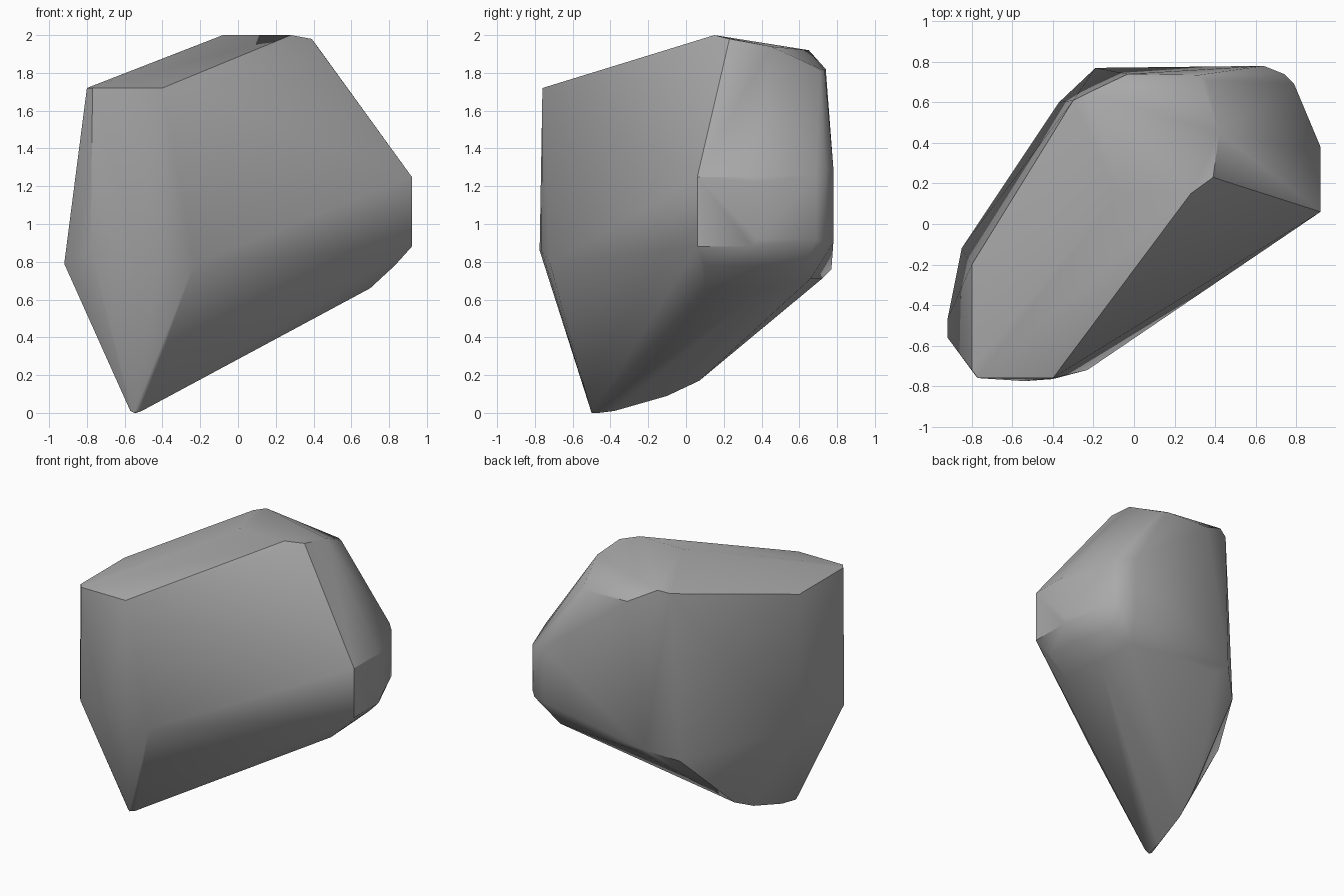
import bpy
import bmesh
import math

# Remove the default object only
default_cube = bpy.data.objects.get("Cube")
if default_cube:
    bpy.data.objects.remove(default_cube, do_unlink=True)


def make_material(name, colour):
    material = bpy.data.materials.new(name)
    material.use_nodes = True
    material.diffuse_color = colour
    shader = material.node_tree.nodes["Principled BSDF"]
    shader.inputs["Base Color"].default_value = colour
    shader.inputs["Roughness"].default_value = 0.8
    return material


def level(height, *outline):
    """Corners that share one height."""
    return [(x, y, height) for x, y in outline]


def upright(x, y, *heights):
    """Corners stacked along one vertical edge."""
    return [(x, y, z) for z in heights]


def hull_object(name, corners, material, sharp_angle):
    """Wrap a set of chiselled corners in a convex skin."""
    bm = bmesh.new()
    for corner in corners:
        bm.verts.new(corner)
    result = bmesh.ops.convex_hull(bm, input=bm.verts[:])
    loose = [v for v in bm.verts if not v.link_faces]
    bmesh.ops.delete(bm, geom=loose, context="VERTS")
    bmesh.ops.recalc_face_normals(bm, faces=bm.faces[:])
    mesh = bpy.data.meshes.new(name)
    bm.to_mesh(mesh)
    bm.free()
    mesh.materials.append(material)
    rock = bpy.data.objects.new(name, mesh)
    bpy.context.collection.objects.link(rock)
    bpy.ops.object.select_all(action="DESELECT")
    rock.select_set(True)
    bpy.context.view_layer.objects.active = rock
    bpy.ops.object.shade_smooth_by_angle(angle=math.radians(sharp_angle))
    return rock


# Slanted top: low front lip, high ridge, falling back edge
front_lip = level(1.72, (-.8, -.2), (-.8, -.72), (-.77, -.76), (-.4, -.76))
ridge = level(2, (-.08, .15), (.28, .15)) + [(.39, .23, 1.98), (.42, .45, 1.94)]
back_rim = [(-.3, .61, 1.9), (-.22, .65, 1.92), (-.03, .74, 1.82)]
back_rim += level(1.81, (.32, .735), (.36, .71))

# Waist: the widest band around the rock
front_waist = level(.86, (-.78, -.75), (-.54, -.775), (-.4, -.765))
front_waist += level(.79, (-.23, -.72), (-.92, -.56), (-.92, -.47))
back_waist = level(.76, (-.85, -.12), (-.19, .77))
right_end = upright(.92, .06, .88, 1.25) + upright(.92, .35, .88, 1.25)
right_end += upright(.92, .38, .92, 1.22)
back_corner = upright(.64, .78, .9, 1.3) + upright(.74, .74, .9, 1.28)
back_corner += upright(.79, .69, .92, 1.26)

# Underside: rounded shoulder, then a keel running to the pointed foot
shoulder = [(.83, .1, .78), (.82, .38, .78), (.74, .62, .78)]
shoulder += level(.66, (.7, .1), (.66, .42), (-.37, .6))
shoulder += level(.71, (.58, .66), (-.1, .72))
keel = [(-.45, .07, .17), (-.49, -.1, .09), (-.53, -.38, .01)]
foot = level(.01, (-.57, -.49), (-.51, -.49)) + level(0, (-.55, -.5), (-.54, -.46))

stone_grey = make_material("stone grey", (.4, .4, .4, 1))
corners = (front_lip + ridge + back_rim + front_waist + back_waist
           + right_end + back_corner + shoulder + keel + foot)
hull_object("boulder", corners, stone_grey, 35)
